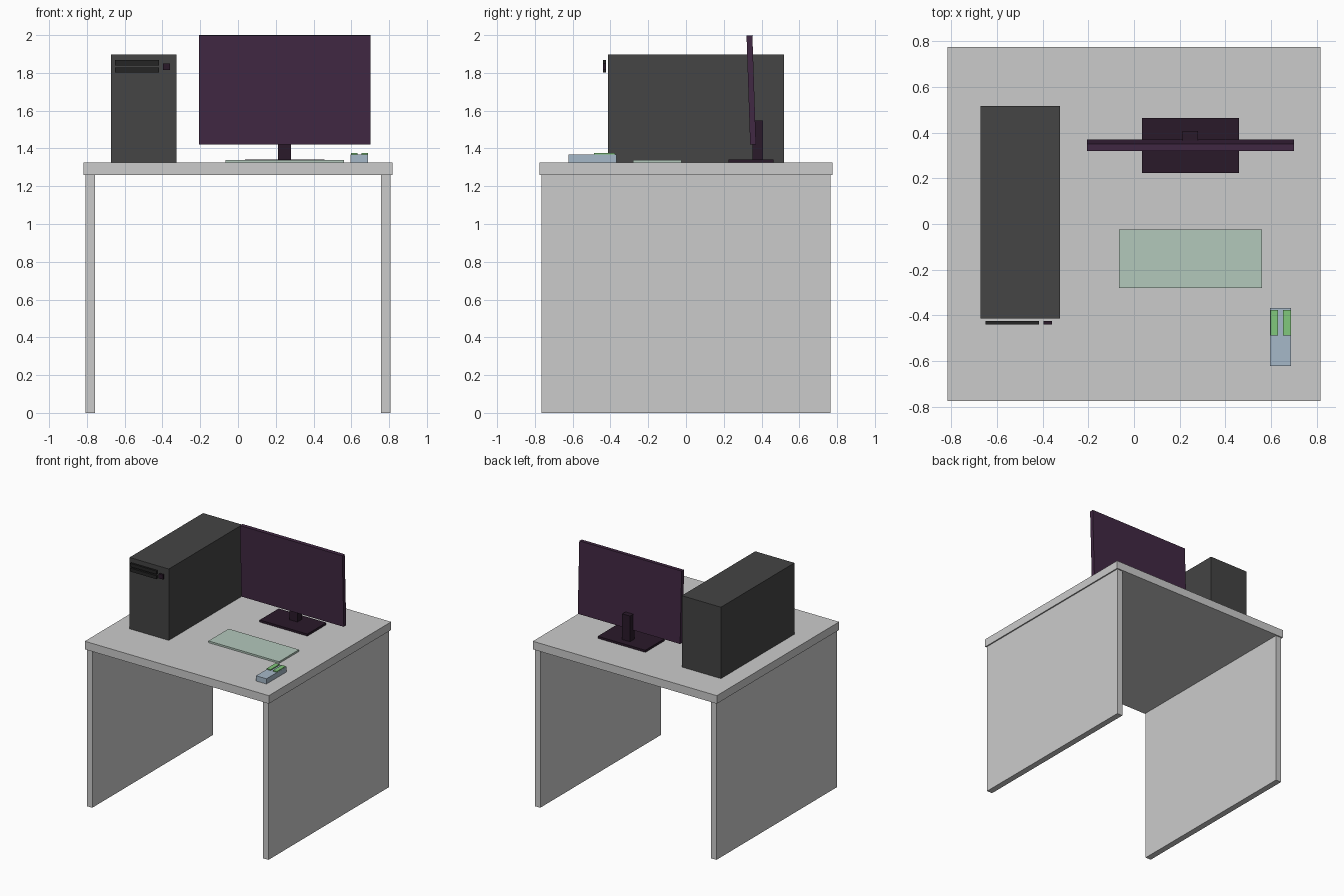
import bpy
import math
from mathutils import Vector

if "Cube" in bpy.data.objects:
    bpy.data.objects.remove(bpy.data.objects["Cube"])


def material(name, rgb):
    m = bpy.data.materials.new(name)
    m.diffuse_color = (*rgb, 1.0)
    m.use_nodes = True
    m.node_tree.nodes["Principled BSDF"].inputs["Base Color"].default_value = m.diffuse_color
    return m


DESK = material("pale_grey", (0.60, 0.63, 0.63))
CASE = material("charcoal", (0.058, 0.058, 0.058))
DRIVE = material("near_black", (0.018, 0.018, 0.018))
SCREEN = material("plum", (0.053, 0.021, 0.056))
STAND = material("dark_plum", (0.023, 0.010, 0.023))
KEYS = material("pale_green", (0.45, 0.58, 0.50))
MOUSE = material("pale_blue", (0.38, 0.48, 0.58))
BUTTON = material("green", (0.22, 0.58, 0.20))


def box(name, x, y, z, mat, tilt=0.0):
    """Box from (min, max) ranges, optionally tilted about x."""
    lo, hi = Vector((x[0], y[0], z[0])), Vector((x[1], y[1], z[1]))
    bpy.ops.mesh.primitive_cube_add(size=1, location=(lo + hi) / 2)
    ob = bpy.context.object
    ob.name = name
    ob.scale = hi - lo
    bpy.ops.object.transform_apply(location=False, rotation=False, scale=True)
    ob.rotation_euler.x = tilt
    ob.data.materials.append(mat)
    return ob


TOP = 1.325  # desk surface height

# Desk: slab on two side panels
box("desk_top", (-0.817, 0.817), (-0.776, 0.776), (1.26, TOP), DESK)
for side, x in (("left", (-0.807, -0.758)), ("right", (0.758, 0.807))):
    box(f"desk_{side}_panel", x, (-0.766, 0.766), (0, 1.26), DESK)

# Computer tower with drive bays and power button standing off the front
box("tower_case", (-0.673, -0.325), (-0.414, 0.518), (TOP, 1.898), CASE)
for i, z in enumerate(((1.840, 1.867), (1.801, 1.829))):
    box(f"drive_bay_{i + 1}", (-0.65, -0.417), (-0.44, -0.424), z, DRIVE)
box("power_button", (-0.396, -0.359), (-0.44, -0.424), (1.814, 1.85), STAND)

# Monitor: base, neck and slightly forward-tilted screen
box("monitor_base", (0.036, 0.459), (0.224, 0.464), (TOP, 1.342), STAND)
box("monitor_neck", (0.212, 0.281), (0.352, 0.408), (1.342, 1.548), STAND)
box("monitor_screen", (-0.207, 0.702), (0.330, 0.361), (1.421, 1.999),
    SCREEN, math.radians(1.9))

# Keyboard slab
box("keyboard", (-0.066, 0.56), (-0.28, -0.025), (TOP, 1.339), KEYS)

# Mouse with two buttons
box("mouse_body", (0.596, 0.688), (-0.622, -0.368), (TOP, 1.367), MOUSE)
for side, x in (("left", (0.597, 0.632)), ("right", (0.653, 0.687))):
    box(f"mouse_{side}_button", x, (-0.488, -0.377), (1.360, 1.375), BUTTON)
